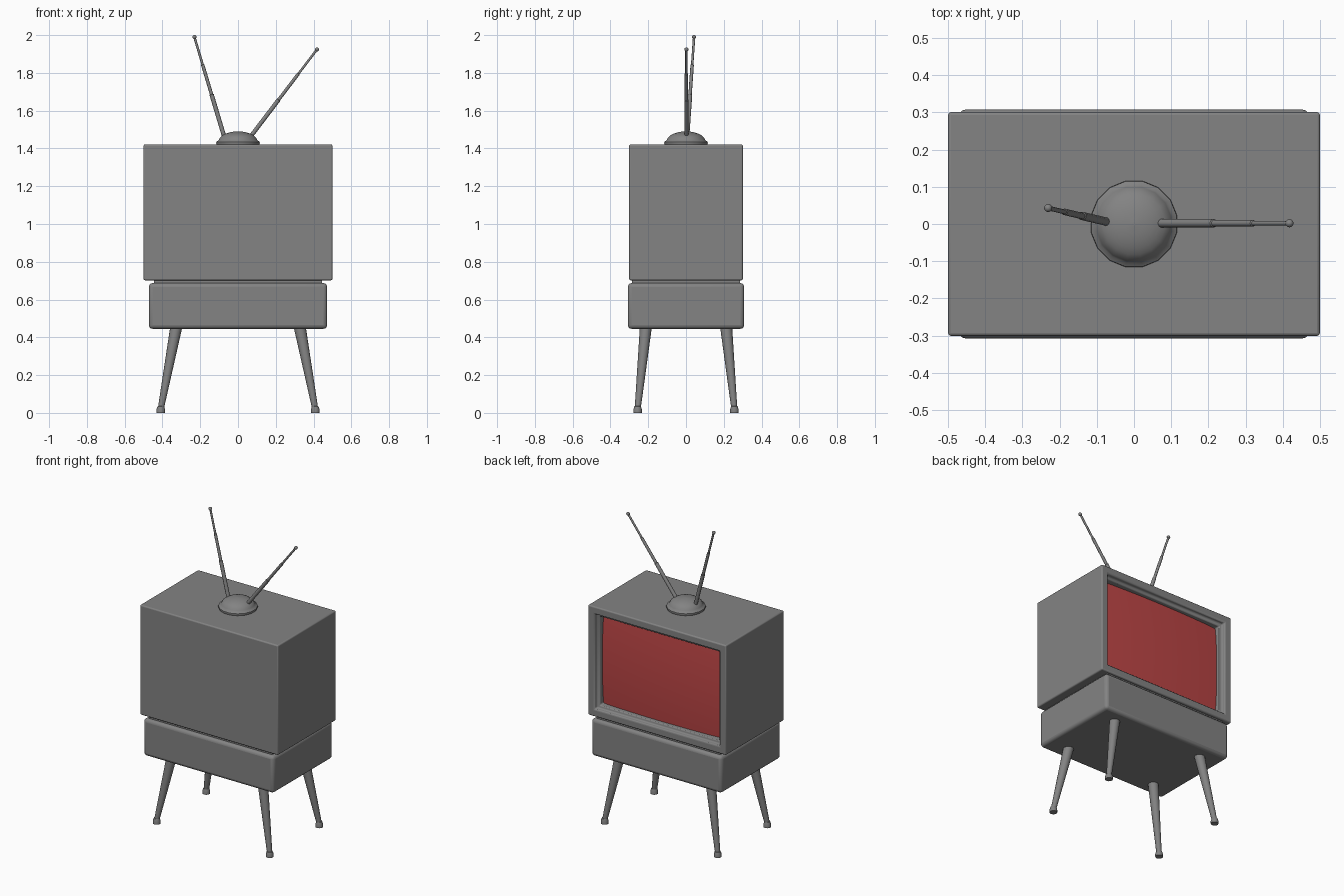
import bpy, bmesh, math
from mathutils import Vector

if "Cube" in bpy.data.objects:
    bpy.data.objects.remove(bpy.data.objects["Cube"])


def paint(name, rgb):
    mat = bpy.data.materials.new(name)
    mat.diffuse_color = (*rgb, 1)
    mat.use_nodes = True
    mat.node_tree.nodes["Principled BSDF"].inputs["Base Color"].default_value = mat.diffuse_color
    return mat


GREY = paint("dark_grey", (0.227, 0.227, 0.227))
RED = paint("screen_red", (0.5, 0.06, 0.06))


def finish(name, bm, angle=35, bevel=0, mat=GREY):
    bmesh.ops.recalc_face_normals(bm, faces=bm.faces)
    mesh = bpy.data.meshes.new(name)
    bm.to_mesh(mesh)
    bm.free()
    ob = bpy.data.objects.new(name, mesh)
    ob.data.materials.append(mat)
    bpy.context.collection.objects.link(ob)
    if bevel:
        mod = ob.modifiers.new("Bevel", 'BEVEL')
        mod.width, mod.segments = bevel, 3
    bpy.ops.object.select_all(action='DESELECT')
    ob.select_set(True)
    bpy.context.view_layer.objects.active = ob
    bpy.ops.object.shade_smooth_by_angle(angle=math.radians(angle))
    return ob


def box_bm(size, z0, z1):
    bm = bmesh.new()
    bmesh.ops.create_cube(bm, size=1)
    for v in bm.verts:
        v.co = (v.co.x * size[0], v.co.y * size[1], z0 + (v.co.z + 0.5) * (z1 - z0))
    return bm


def lathe(name, profile, start=(0, 0, 0), direction=(0, 0, 1), sides=16):
    """Revolve (radius, height) pairs around an axis, closing both ends."""
    bm = bmesh.new()
    turn = Vector(direction).to_track_quat('Z', 'Y')
    angles = [2 * math.pi * (i + 0.5) / sides for i in range(sides)]
    rings = [[bm.verts.new(Vector(start) + turn @ Vector((r * math.cos(a), r * math.sin(a), h)))
              for a in angles] for r, h in profile]
    for a, b in zip(rings, rings[1:]):
        for i in range(sides):
            j = (i + 1) % sides
            bm.faces.new((a[i], a[j], b[j], b[i]))
    bm.faces.new(rings[0])
    bm.faces.new(rings[-1])
    return finish(name, bm)


# Cabinet with a stepped screen recess in the +y face
bm = box_bm((1.0, 0.602), 0.702, 1.421)
bm.normal_update()
face = max(bm.faces, key=lambda f: f.normal.y)
for thickness, depth in ((0.048, 0), (0.004, -0.025), (0.016, 0), (0.004, -0.04)):
    bmesh.ops.inset_individual(bm, faces=[face], thickness=thickness, depth=depth,
                               use_even_offset=True)
finish("cabinet", bm, bevel=0.008)

# Bulging picture tube
bm = bmesh.new()
bmesh.ops.create_grid(bm, x_segments=20, y_segments=16, size=1)
for v in bm.verts:
    u, w = v.co.x, v.co.y
    v.co = (u * 0.429, 0.265 - 0.013 * u * u - 0.012 * w * w, 1.0615 + w * 0.288)
finish("screen", bm, mat=RED)

# Stand: neck and rounded lower box
finish("neck", box_bm((0.89, 0.57), 0.68, 0.71))
finish("lower_box", box_bm((0.944, 0.616), 0.445, 0.687), bevel=0.02)

# Four splayed tapered legs with feet
for sx, side in ((-1, "left"), (1, "right")):
    for sy, end in ((-1, "front"), (1, "back")):
        foot = Vector((sx * 0.409, sy * 0.256, 0.02))
        top = Vector((sx * 0.326, sy * 0.212, 0.46))
        axis = top - foot
        lathe(f"{end}_{side}_leg", [(0.015, 0), (0.017, 0.03), (0.032, axis.length)], foot, axis)
        lathe(f"{end}_{side}_foot", [(0.023, 0), (0.023, 0.018), (0.018, 0.034), (0.014, 0.036)],
              (foot.x, foot.y, 0))

# Antenna base dome
dome = [(0.112, 1.415), (0.118, 1.428), (0.117, 1.435), (0.106, 1.442)]
dome += [(0.103 * math.cos(a), 1.441 + 0.049 * math.sin(a))
         for a in (math.radians(d) for d in range(10, 90, 13))]
dome.append((0.004, 1.49))
lathe("antenna_base", dome)

# Telescopic antennas with ball tips
for name, start, tip in (("left_antenna", (-0.073, 0.006, 1.462), (-0.231, 0.043, 1.99)),
                         ("right_antenna", (0.066, 0.002, 1.462), (0.418, 0.002, 1.924))):
    axis = Vector(tip) - Vector(start)
    n = axis.length
    lathe(name, [(0.0115, 0), (0.0115, 0.42 * n), (0.009, 0.425 * n), (0.009, 0.72 * n),
                 (0.0065, 0.725 * n), (0.0065, n)], start, axis, 12)
    bm = bmesh.new()
    bmesh.ops.create_uvsphere(bm, u_segments=12, v_segments=8, radius=0.011)
    bmesh.ops.translate(bm, verts=bm.verts, vec=tip)
    finish(name + "_tip", bm)
